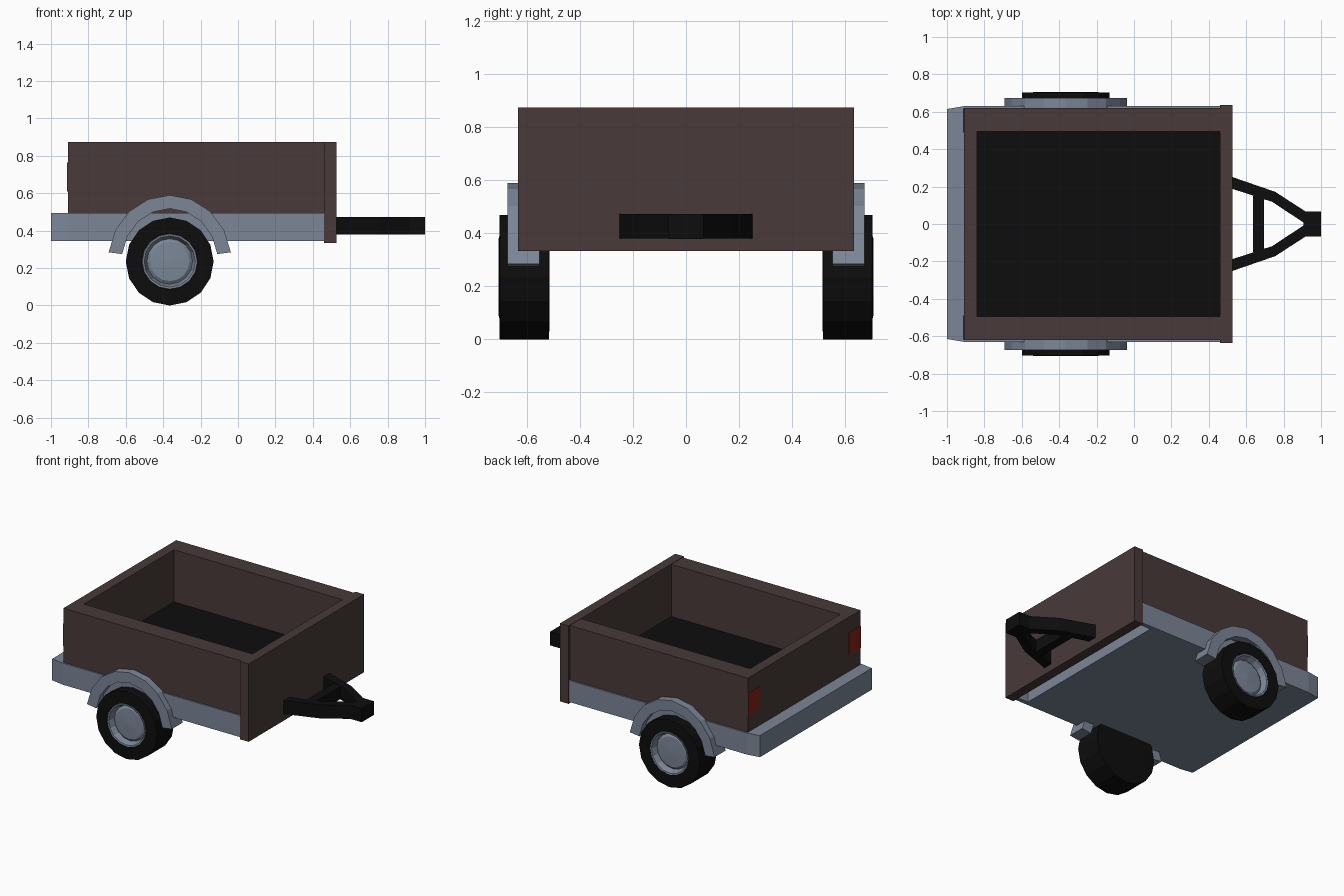
import bpy, bmesh, math
from mathutils import Vector

if "Cube" in bpy.data.objects:
    bpy.data.objects.remove(bpy.data.objects["Cube"])


def material(name, rgb):
    m = bpy.data.materials.new(name)
    m.diffuse_color = (*rgb, 1)
    m.use_nodes = True
    m.node_tree.nodes["Principled BSDF"].inputs["Base Color"].default_value = m.diffuse_color
    return m


GREY = material("grey metal", (0.20, 0.24, 0.31))
BROWN = material("brown board", (0.065, 0.042, 0.041))
BLACK = material("black rubber", (0.004, 0.004, 0.004))
RED = material("red lamp", (0.23, 0.018, 0.008))


def finish(name, bm, mat, mirror=False):
    bmesh.ops.recalc_face_normals(bm, faces=bm.faces)
    me = bpy.data.meshes.new(name)
    bm.to_mesh(me)
    bm.free()
    me.materials.append(mat)
    ob = bpy.data.objects.new(name, me)
    bpy.context.collection.objects.link(ob)
    if mirror:
        mod = ob.modifiers.new("mirror", 'MIRROR')
        mod.use_axis = (False, True, False)
        mod.use_mirror_merge = False
    return ob


def prism(name, pts, axis, lo, hi, mat, mirror=False):
    """Extrude a 2D outline along y (points x,z) or z (points x,y)."""
    bm = bmesh.new()
    place = (lambda a, b: (a, lo, b)) if axis == 'y' else (lambda a, b: (a, b, lo))
    face = bm.faces.new([bm.verts.new(place(*p)) for p in pts])
    out = bmesh.ops.extrude_face_region(bm, geom=[face])
    step = Vector((0, hi - lo, 0)) if axis == 'y' else Vector((0, 0, hi - lo))
    bmesh.ops.translate(bm, vec=step,
                        verts=[v for v in out['geom'] if isinstance(v, bmesh.types.BMVert)])
    return finish(name, bm, mat, mirror)


def box(name, x0, x1, y0, y1, z0, z1, mat, mirror=False):
    return prism(name, [(x0, y0), (x1, y0), (x1, y1), (x0, y1)], 'z', z0, z1, mat, mirror)


WX, WZ = -0.365, 0.235  # axle position


def lathe(name, profile, n, mat):
    """Turn a (radius, y) profile around the axle."""
    bm = bmesh.new()
    rings = []
    for r, y in profile:
        if r == 0:
            rings.append([bm.verts.new((WX, y, WZ))] * n)
        else:
            rings.append([bm.verts.new((WX + r * math.cos(2 * math.pi * i / n), y,
                                        WZ + r * math.sin(2 * math.pi * i / n)))
                          for i in range(n)])
    for a, b in zip(rings, rings[1:]):
        for i in range(n):
            j = (i + 1) % n
            bm.faces.new(list(dict.fromkeys([a[i], a[j], b[j], b[i]])))
    return finish(name, bm, mat, True)


# Chassis tray with tapered tail, and rails beside the open front gap
prism("chassis", [(0.37, -0.63), (0.37, 0.63), (-0.91, 0.63), (-1, 0.615),
                  (-1, -0.615), (-0.91, -0.63)], 'z', 0.345, 0.495, GREY)
box("chassis_rail", 0.37, 0.465, 0.60, 0.63, 0.345, 0.495, GREY, True)

# Cargo box
box("cargo_floor", -0.85, 0.465, -0.599, 0.599, 0.47, 0.51, BLACK)
box("side_wall", -0.91, 0.465, 0.495, 0.62, 0.485, 0.873, BROWN, True)
box("rear_wall", -0.91, -0.84, -0.495, 0.495, 0.485, 0.873, BROWN)
box("front_wall", 0.46, 0.527, -0.635, 0.635, 0.333, 0.875, BROWN)
box("tail_lamp", -0.914, -0.905, 0.49, 0.618, 0.61, 0.765, RED, True)

# Fenders arching over the wheels
angles = [math.radians(172 - 164 * i / 8) for i in range(9)]
arch = [(WX + 0.33 * math.cos(a), WZ + 0.355 * math.sin(a)) for a in angles]
arch += [(WX + 0.257 * math.cos(a), WZ + 0.283 * math.sin(a)) for a in reversed(angles)]
prism("fender", arch, 'y', 0.553, 0.673, GREY, True)

# Wheels
lathe("tyre", [(0, 0.515), (0.16, 0.515), (0.235, 0.517), (0.235, 0.703),
               (0.15, 0.705), (0.14, 0.65)], 16, BLACK)
lathe("wheel_hub", [(0.151, 0.69), (0.147, 0.707), (0.137, 0.705), (0.122, 0.665),
                    (0.105, 0.677), (0, 0.682)], 16, GREY)

# Drawbar
prism("drawbar_arm", [(0.52, 0.253), (0.755, 0.172), (0.92, 0.065), (0.92, 0.0),
                      (0.90, 0.012), (0.74, 0.118), (0.52, 0.19)], 'z', 0.38, 0.473, BLACK, True)
box("drawbar_crossbar", 0.635, 0.695, -0.15, 0.15, 0.382, 0.471, BLACK)
box("hitch_head", 0.905, 1.0, -0.067, 0.067, 0.379, 0.474, BLACK)
